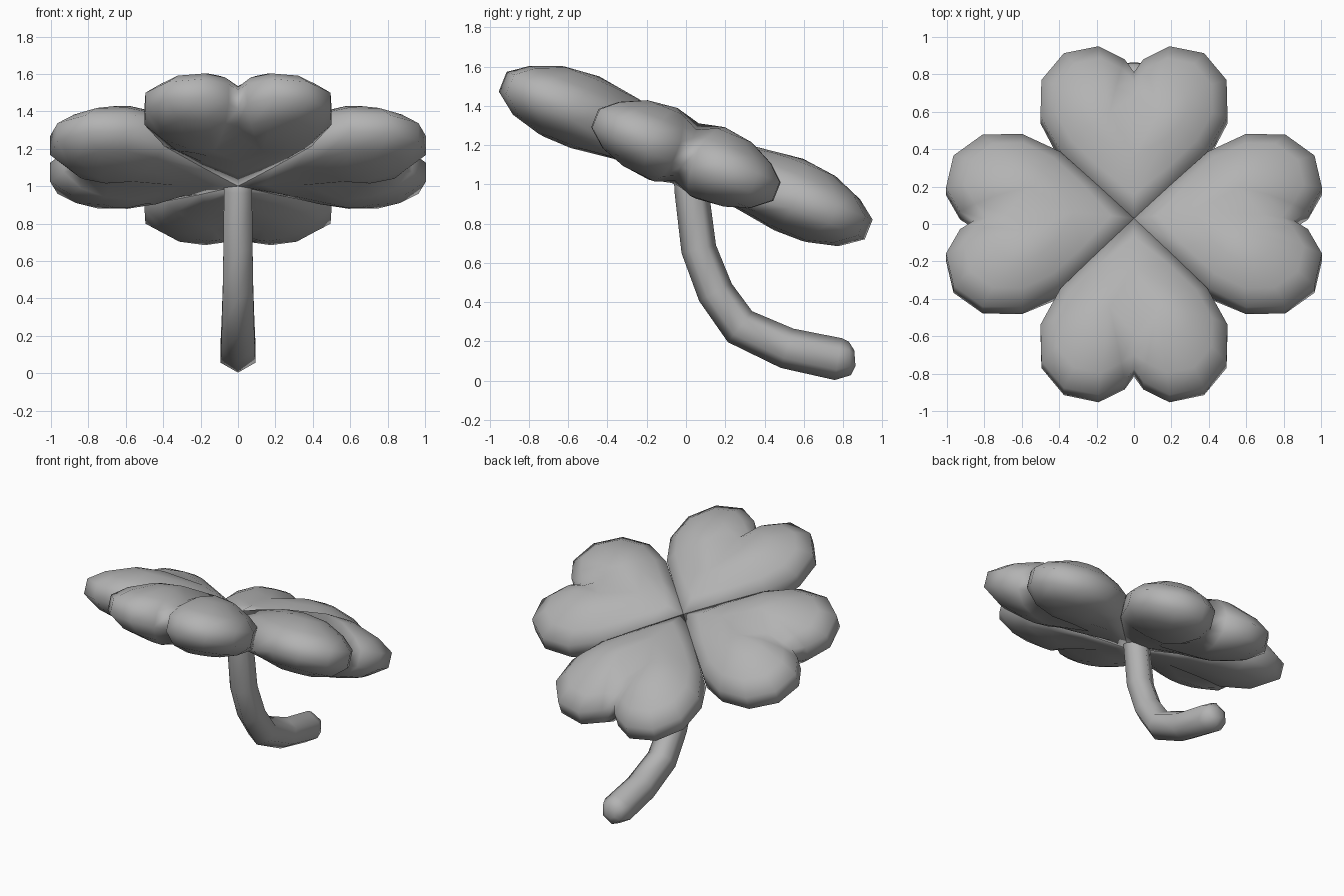
import bpy
import bmesh
import math
from mathutils import Vector, Matrix

cube = bpy.data.objects.get("Cube")
if cube:
    bpy.data.objects.remove(cube)

grey = bpy.data.materials.new("plain grey")
grey.use_nodes = True
color = (0.45, 0.45, 0.45, 1)
grey.diffuse_color = color
grey.node_tree.nodes["Principled BSDF"].inputs["Base Color"].default_value = color

TILT = Matrix.Translation((0, 0, 1.15)) @ Matrix.Rotation(math.radians(-22), 4, 'X')


def finish(bm, name):
    bmesh.ops.recalc_face_normals(bm, faces=bm.faces)
    for face in bm.faces:
        face.smooth = True
    mesh = bpy.data.meshes.new(name)
    bm.to_mesh(mesh)
    bm.free()
    mesh.materials.append(grey)
    bpy.context.collection.objects.link(bpy.data.objects.new(name, mesh))


def loft(bm, rings):
    for a, b in zip(rings, rings[1:]):
        n = len(a)
        for i in range(n):
            j = (i + 1) % n
            bm.faces.new((a[i], a[j], b[j], b[i]))


def fan(bm, ring, tip):
    for i in range(len(ring)):
        bm.faces.new((ring[i], ring[(i + 1) % len(ring)], tip))


# Heart-shaped leaf: half outline (width, distance from the middle), mirrored
HALF = [(0, 0), (.2, .2), (.392, .395), (.5, .6), (.495, .81),
        (.375, .965), (.19, 1.005), (.05, .93), (0, .855)]
OUTLINE = HALF + [(-w, u) for w, u in HALF[-2:0:-1]]
CREST = (.13, .56)


def leaf(name, angle):
    bm = bmesh.new()

    # Rings shrink towards the two lobe crests, leaving a groove between them
    def ring(scale, height, root):
        verts = []
        for w, u in OUTLINE:
            side = (w > 0) - (w < 0)
            crest = Vector((CREST[0] * side, CREST[1]))
            p = crest.lerp(Vector((w, u)), scale)
            near = math.sqrt(max(0, 1 - p.y / .5))
            z = height + (root - height) * near
            if side == 0 and u > .5 and scale < 1:
                z *= .75
            if height < 0:  # the underside is shallower towards the sides
                z *= 1.04 - .4 * abs(p.x)
            verts.append(bm.verts.new((p.x, p.y, z)))
        return verts

    # Each half of the end ring closes on its own crest
    def close(end, height):
        middle = len(HALF)
        fan(bm, end[:middle], bm.verts.new((CREST[0], CREST[1], height)))
        fan(bm, end[middle - 1:] + end[:1], bm.verts.new((-CREST[0], CREST[1], height)))

    rings = [ring(.4, -.185, -.125), ring(.75, -.145, -.15), ring(1, -.06, -.155),
             ring(1, .05, .08), ring(.78, .122, .12), ring(.42, .185, .165)]
    loft(bm, rings)
    close(rings[0], -.188)
    close(rings[-1], .205)
    bm.transform(TILT @ Matrix.Rotation(angle, 4, 'Z'))
    finish(bm, name)


for k, side in enumerate(("back", "right", "front", "left")):
    leaf(side + "_leaf", k * math.pi / 2)

# Curved six-sided stem: (y, z, radius) along its centre, with a rounded end
PATH = [(.02, 1.12, .085), (.028, .97, .087), (.065, .67, .09), (.15, .45, .094),
        (.275, .275, .1), (.515, .165, .105), (.775, .11, .108), (.835, .113, .085),
        (.86, .115, .04)]
bm = bmesh.new()
points = [Vector((0, y, z)) for y, z, r in PATH]
rings = []
for i, p in enumerate(points):
    along = (points[min(i + 1, len(points) - 1)] - points[max(i - 1, 0)]).normalized()
    across = Vector((1, 0, 0))
    up = across.cross(along)
    r = PATH[i][2]
    rings.append([bm.verts.new(p + r * (math.sin(a) * across + math.cos(a) * up))
                  for a in (k * math.pi / 3 for k in range(6))])
loft(bm, rings)
bm.faces.new(rings[0])
bm.faces.new(rings[-1])
finish(bm, "stem")
